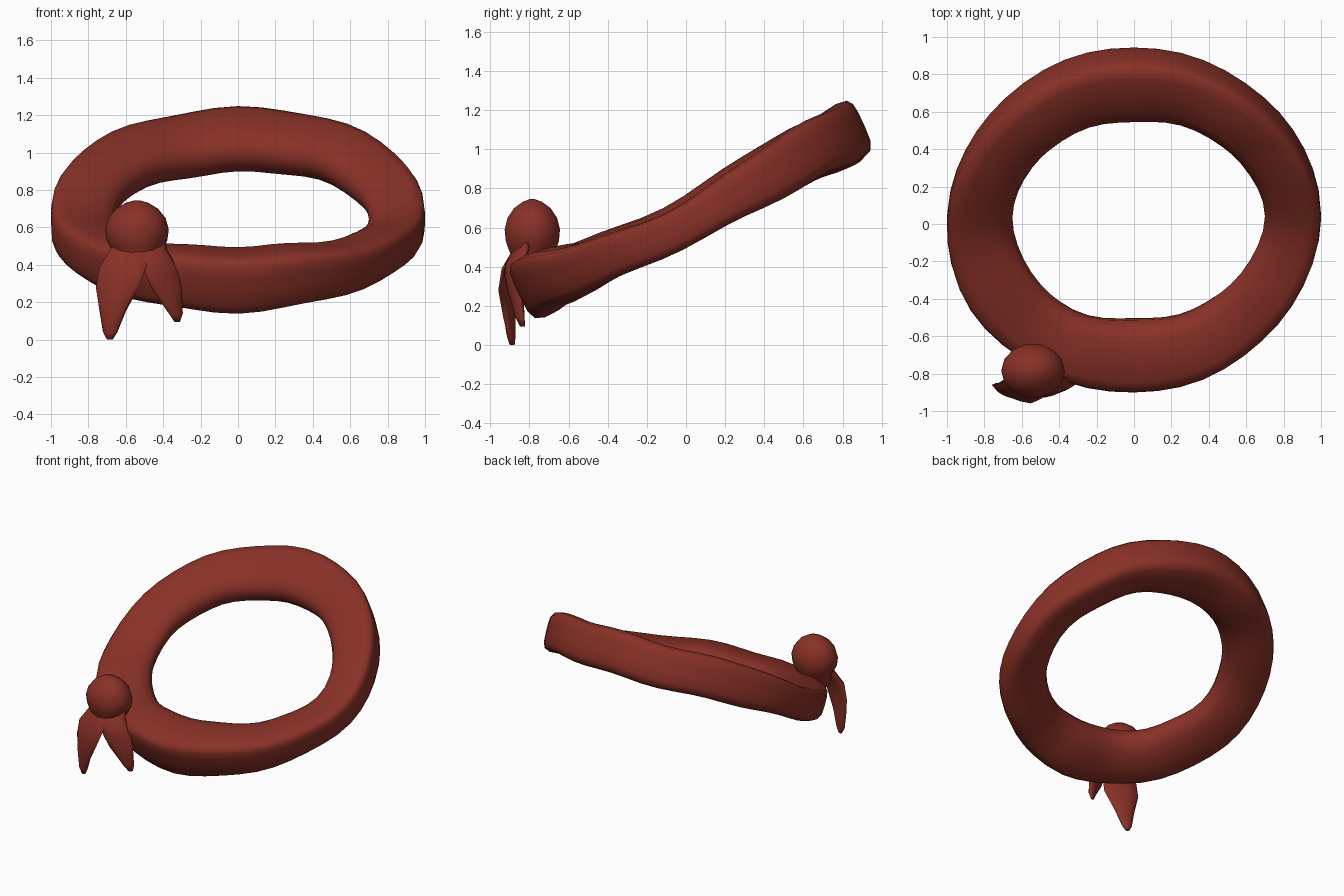
import bpy, bmesh, math
from mathutils import Vector

if "Cube" in bpy.data.objects:
    bpy.data.objects.remove(bpy.data.objects["Cube"])

red = bpy.data.materials.new("red_cloth")
red.diffuse_color = (0.25, 0.031, 0.02, 1)
red.use_nodes = True
red.node_tree.nodes["Principled BSDF"].inputs["Base Color"].default_value = red.diffuse_color


def loft(name, rings, closed):
    """Skin a list of point rings; loop round if closed, otherwise cap the ends."""
    bm = bmesh.new()
    rows = [[bm.verts.new(p) for p in ring] for ring in rings]
    n, m = len(rows), len(rows[0])
    for i in range(n if closed else n - 1):
        a, b = rows[i], rows[(i + 1) % n]
        for j in range(m):
            k = (j + 1) % m
            bm.faces.new((a[j], a[k], b[k], b[j]))
    if not closed:
        bm.faces.new(rows[0])
        bm.faces.new(rows[-1])
    bmesh.ops.recalc_face_normals(bm, faces=bm.faces)
    me = bpy.data.meshes.new(name)
    bm.to_mesh(me)
    bm.free()
    ob = bpy.data.objects.new(name, me)
    bpy.context.collection.objects.link(ob)
    me.materials.append(red)
    bpy.ops.object.select_all(action='DESELECT')
    ob.select_set(True)
    bpy.context.view_layer.objects.active = ob
    bpy.ops.object.shade_smooth_by_angle(angle=math.radians(80))
    return ob


def around(vals, f):
    """Smooth periodic value at fraction f of a turn."""
    n = len(vals)
    i = int(f * n)
    t = f * n - i
    a, b, c, d = (vals[(i + k) % n] for k in (-1, 0, 1, 2))
    return b + 0.5 * t * (c - a + t * (2 * a - 5 * b + 4 * c - d + t * (3 * (b - c) + d - a)))


# rolled band: D-shaped section (0 = inner, 1 = outer; height -1..1) swept round a tilted ring
tilt = math.radians(25)
U = Vector((0, math.cos(tilt), math.sin(tilt)))
N = Vector((0, -math.sin(tilt), math.cos(tilt)))
section = [(0, 0.05), (0.06, 0.48), (0.22, 0.75), (0.5, 0.9), (0.78, 1.0), (0.93, 0.95),
           (0.985, 0.75), (1, 0.4), (1, -0.1), (0.99, -0.6), (0.94, -0.88), (0.82, -1.0),
           (0.6, -0.98), (0.4, -0.88), (0.2, -0.7), (0.06, -0.4)]
# uneven cloth: values every 30 degrees, starting at +x and passing the back first
inner = [.70, .66, .635, .60, .61, .628, .65, .635, .63, .595, .62, .66]
outer = [1.0, .985, .985, .99, .98, .975, 1.0, 1.015, .985, .975, .97, .98]
top = [.665, .748, .78, .785, .772, .768, .695, .70, .745, .765, .745, .68]
bottom = [.455, .475, .49, .48, .475, .48, .46, .455, .447, .44, .46, .455]
rings = []
for i in range(48):
    f = i / 48
    c, s = math.cos(math.tau * f), math.sin(math.tau * f)
    ri, ro, hi, lo = (around(v, f) for v in (inner, outer, top, bottom))
    ripple = 0.007 * math.sin(9 * math.tau * f)
    ring = []
    for a, h in section:
        r = ri + (ro - ri) * a
        ring.append(Vector((r * c, 0, 0)) + U * (0.31 + r * s)
                    + N * ((hi + lo) / 2 + ripple + (hi - lo) / 2 * h))
    rings.append(ring)
loft("rolled_band", rings, True)


def ellipse(cx, cy, z, rx, ry, n=14):
    return [(cx + rx * math.cos(math.tau * k / n), cy + ry * math.sin(math.tau * k / n), z)
            for k in range(n)]


# round knot with a neck sinking into the band
knot = [(0.38, 0.11, 0.10), (0.45, 0.12, 0.105), (0.49, 0.14, 0.125), (0.53, 0.162, 0.139),
        (0.59, 0.17, 0.145), (0.65, 0.153, 0.13), (0.70, 0.113, 0.095),
        (0.732, 0.06, 0.05), (0.745, 0.015, 0.015)]
loft("knot", [ellipse(-0.54, -0.785, z, rx, ry) for z, rx, ry in knot], False)


# tails: rows of z, left x, left y, right x, right y, half thickness
def tail(name, rows):
    rings = []
    for z, xl, yl, xr, yr, th in rows:
        mid = Vector(((xl + xr) / 2, (yl + yr) / 2, z))
        half = Vector(((xr - xl) / 2, (yr - yl) / 2, 0))
        rings.append([mid + half * math.cos(math.tau * k / 10)
                      + Vector((0, th * math.sin(math.tau * k / 10), 0)) for k in range(10)])
    loft(name, rings, False)


tail("left_tail", [
    (0.54, -0.65, -0.80, -0.50, -0.82, 0.03),
    (0.47, -0.69, -0.83, -0.48, -0.88, 0.035),
    (0.39, -0.74, -0.86, -0.49, -0.93, 0.032),
    (0.28, -0.76, -0.86, -0.53, -0.95, 0.03),
    (0.15, -0.74, -0.88, -0.60, -0.925, 0.025),
    (0.04, -0.722, -0.885, -0.645, -0.90, 0.02),
    (0.0, -0.70, -0.885, -0.67, -0.89, 0.012)])
tail("right_tail", [
    (0.56, -0.56, -0.80, -0.39, -0.80, 0.03),
    (0.48, -0.54, -0.87, -0.38, -0.82, 0.035),
    (0.42, -0.52, -0.91, -0.34, -0.84, 0.032),
    (0.36, -0.50, -0.92, -0.32, -0.84, 0.028),
    (0.27, -0.46, -0.90, -0.30, -0.84, 0.026),
    (0.14, -0.37, -0.86, -0.295, -0.835, 0.02),
    (0.095, -0.34, -0.84, -0.31, -0.83, 0.012)])
